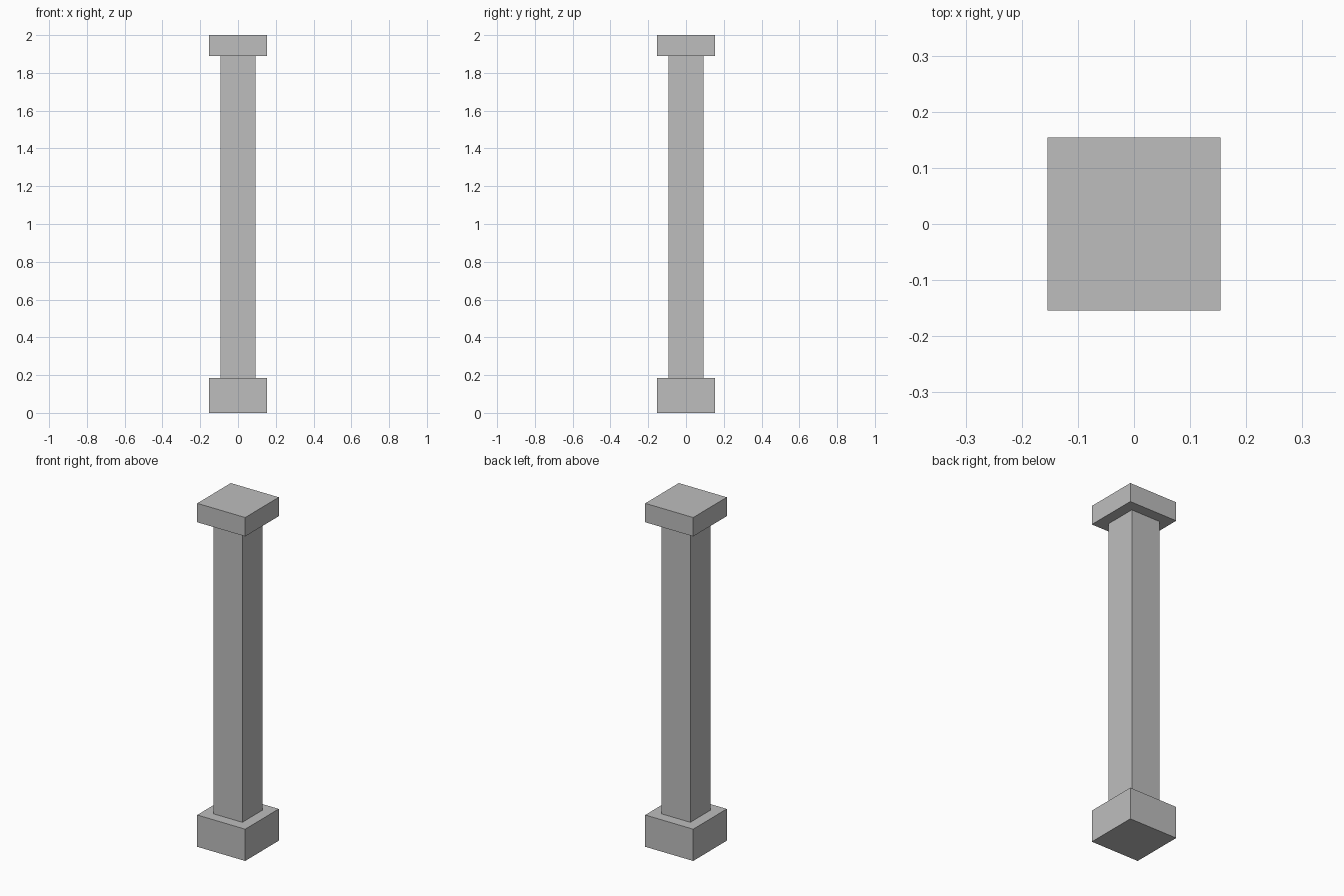
import bpy

default = bpy.data.objects.get("Cube")
if default:
    bpy.data.objects.remove(default, do_unlink=True)

# Single stone colour
stone = bpy.data.materials.new("stone_grey")
stone.use_nodes = True
GREY = (0.515, 0.515, 0.515, 1.0)
stone.diffuse_color = GREY
stone.node_tree.nodes["Principled BSDF"].inputs["Base Color"].default_value = GREY


def block(name, width, bottom, top):
    """Square block centred on the vertical axis."""
    height = top - bottom
    bpy.ops.mesh.primitive_cube_add(size=1, location=(0, 0, bottom + height / 2))
    obj = bpy.context.object
    obj.name = name
    obj.scale = (width, width, height)
    bpy.ops.object.transform_apply(location=False, rotation=False, scale=True)
    obj.data.materials.append(stone)
    return obj


BASE_TOP = 0.185
CAP_BOTTOM = 1.89
PLINTH_WIDTH = 0.309
SHAFT_WIDTH = 0.186

# Plinth, shaft and capital stacked up the column
block("base", PLINTH_WIDTH, 0, BASE_TOP)
block("shaft", SHAFT_WIDTH, BASE_TOP, CAP_BOTTOM)
block("capital", PLINTH_WIDTH, CAP_BOTTOM, 2)
